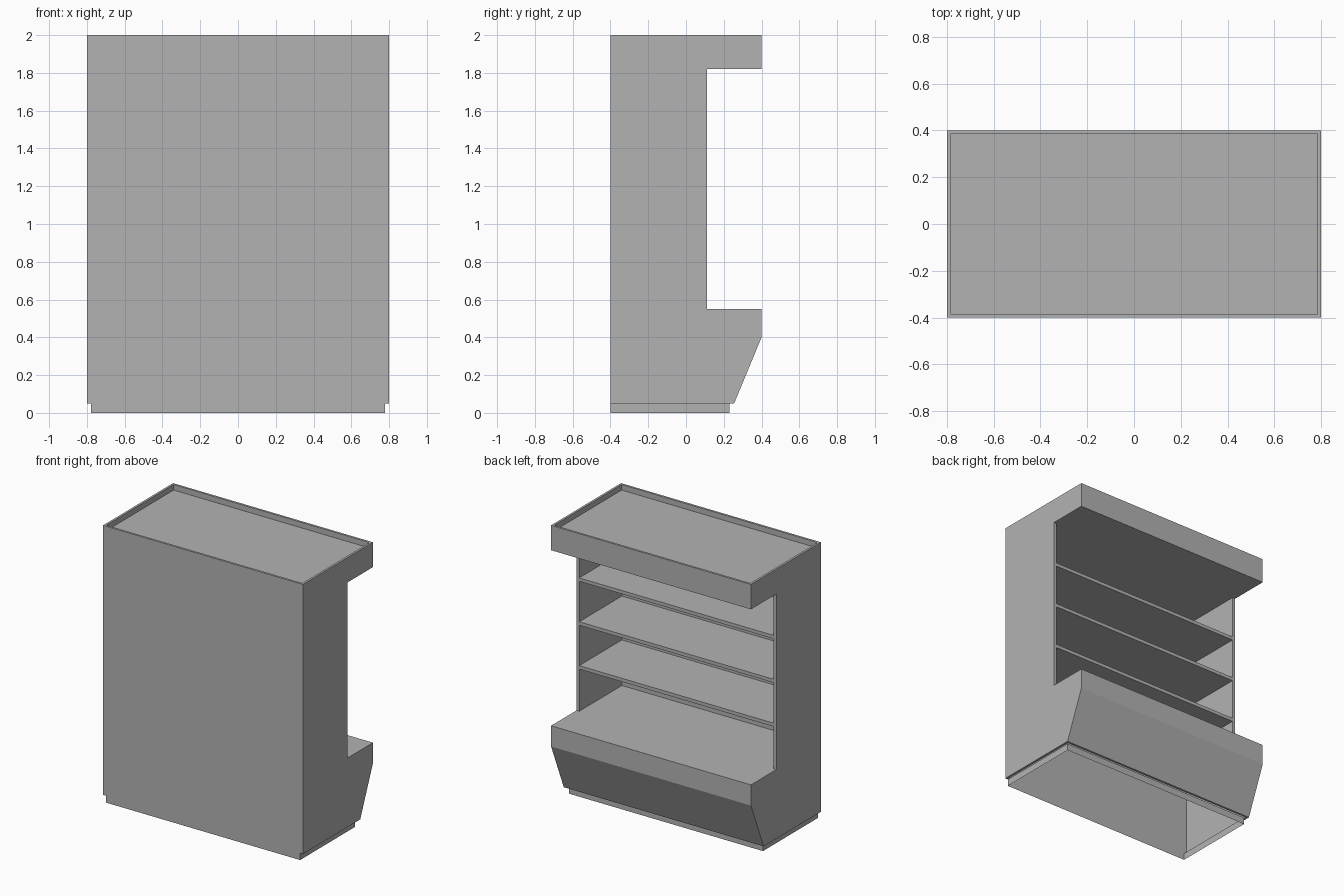
import bpy, bmesh
from mathutils import Matrix

old = bpy.data.objects.get("Cube")
if old:
    bpy.data.objects.remove(old, do_unlink=True)

# Main sizes
HALF_W, BACK, FRONT = 0.8, -0.4, 0.4
WALL = 0.0225
OPEN_Y, DECK_Z, CANOPY_Z = 0.11, 0.55, 1.82
INNER_W, INNER_BACK = HALF_W - WALL, BACK + WALL
PLINTH_H, TOP_Z, RECESS = 0.05, 2.0, 0.04

grey = bpy.data.materials.new("plain grey")
grey.use_nodes = True
colour = (0.45, 0.45, 0.45, 1)
grey.diffuse_color = colour
grey.node_tree.nodes["Principled BSDF"].inputs["Base Color"].default_value = colour


def finish(name, bm):
    mesh = bpy.data.meshes.new(name)
    bm.to_mesh(mesh)
    bm.free()
    mesh.materials.append(grey)
    obj = bpy.data.objects.new(name, mesh)
    bpy.context.collection.objects.link(obj)
    return obj


def box(low, high):
    bm = bmesh.new()
    size = [h - l for l, h in zip(low, high)]
    mid = [(h + l) / 2 for l, h in zip(low, high)]
    bmesh.ops.create_cube(bm, size=1, matrix=Matrix.Translation(mid) @ Matrix.Diagonal((*size, 1)))
    return bm


def find(bm, test):
    bm.normal_update()
    return [f for f in bm.faces if test(f.calc_center_median(), f.normal)]


# Cabinet shell: side profile extruded across the width
profile = [(BACK, PLINTH_H), (0.255, PLINTH_H), (FRONT, 0.4), (FRONT, DECK_Z),
           (OPEN_Y, DECK_Z), (OPEN_Y, CANOPY_Z), (FRONT, CANOPY_Z),
           (FRONT, TOP_Z), (BACK, TOP_Z)]
bm = bmesh.new()
side = bm.faces.new([bm.verts.new((-HALF_W, y, z)) for y, z in profile])
grown = bmesh.ops.extrude_face_region(bm, geom=[side])["geom"]
bmesh.ops.translate(bm, vec=(2 * HALF_W, 0, 0),
                    verts=[v for v in grown if isinstance(v, bmesh.types.BMVert)])
bmesh.ops.recalc_face_normals(bm, faces=bm.faces[:])

# Recessed roof inside a thin rim
roof = find(bm, lambda c, n: n.z > 0.9 and c.z > CANOPY_Z)
bmesh.ops.inset_region(bm, faces=roof, thickness=WALL)
grown = bmesh.ops.extrude_face_region(bm, geom=roof)["geom"]
bmesh.ops.translate(bm, vec=(0, 0, -RECESS),
                    verts=[v for v in grown if isinstance(v, bmesh.types.BMVert)])
bmesh.ops.delete(bm, geom=roof, context="FACES")

# Underside ledge, open in the middle and flush with the back
base = find(bm, lambda c, n: n.z < -0.9 and c.z < DECK_Z / 2)
bmesh.ops.inset_region(bm, faces=base, thickness=WALL)
for v in base[0].verts:
    if v.co.y < 0:
        v.co.y = BACK
bmesh.ops.delete(bm, geom=base, context="FACES")

# Display opening, leaving only the edges of the two side walls
opening = find(bm, lambda c, n: n.y > 0.9 and abs(c.y - OPEN_Y) < 0.01)
bmesh.ops.delete(bm, geom=opening, context="FACES_ONLY")
for s in (-1, 1):
    strip = [(HALF_W, DECK_Z), (INNER_W, DECK_Z), (INNER_W, CANOPY_Z), (HALF_W, CANOPY_Z)]
    corners = [bm.verts.new((s * x, OPEN_Y, z)) for x, z in strip]
    bm.faces.new(corners[::s])
bmesh.ops.dissolve_degenerate(bm, dist=0.0001, edges=bm.edges[:])
finish("cabinet_shell", bm)

# Display compartment lining, open to the customer side
bm = box((-INNER_W, INNER_BACK, DECK_Z), (INNER_W, OPEN_Y, CANOPY_Z))
bmesh.ops.delete(bm, geom=find(bm, lambda c, n: n.y > 0.9), context="FACES_ONLY")
bmesh.ops.reverse_faces(bm, faces=bm.faces[:])
finish("compartment_lining", bm)

# Plinth: hollow skirt
bm = box((-INNER_W, BACK, 0), (INNER_W, 0.23, PLINTH_H))
bmesh.ops.delete(bm, geom=find(bm, lambda c, n: abs(n.z) > 0.9), context="FACES_ONLY")
finish("plinth", bm)

# Evenly spaced shelves
SHELVES, THICK = 3, 0.025
step = (CANOPY_Z - DECK_Z) / (SHELVES + 1)
for i in range(1, SHELVES + 1):
    z = DECK_Z + i * step
    finish(f"shelf_{i}", box((-INNER_W, INNER_BACK, z - THICK / 2),
                             (INNER_W, OPEN_Y, z + THICK / 2)))
